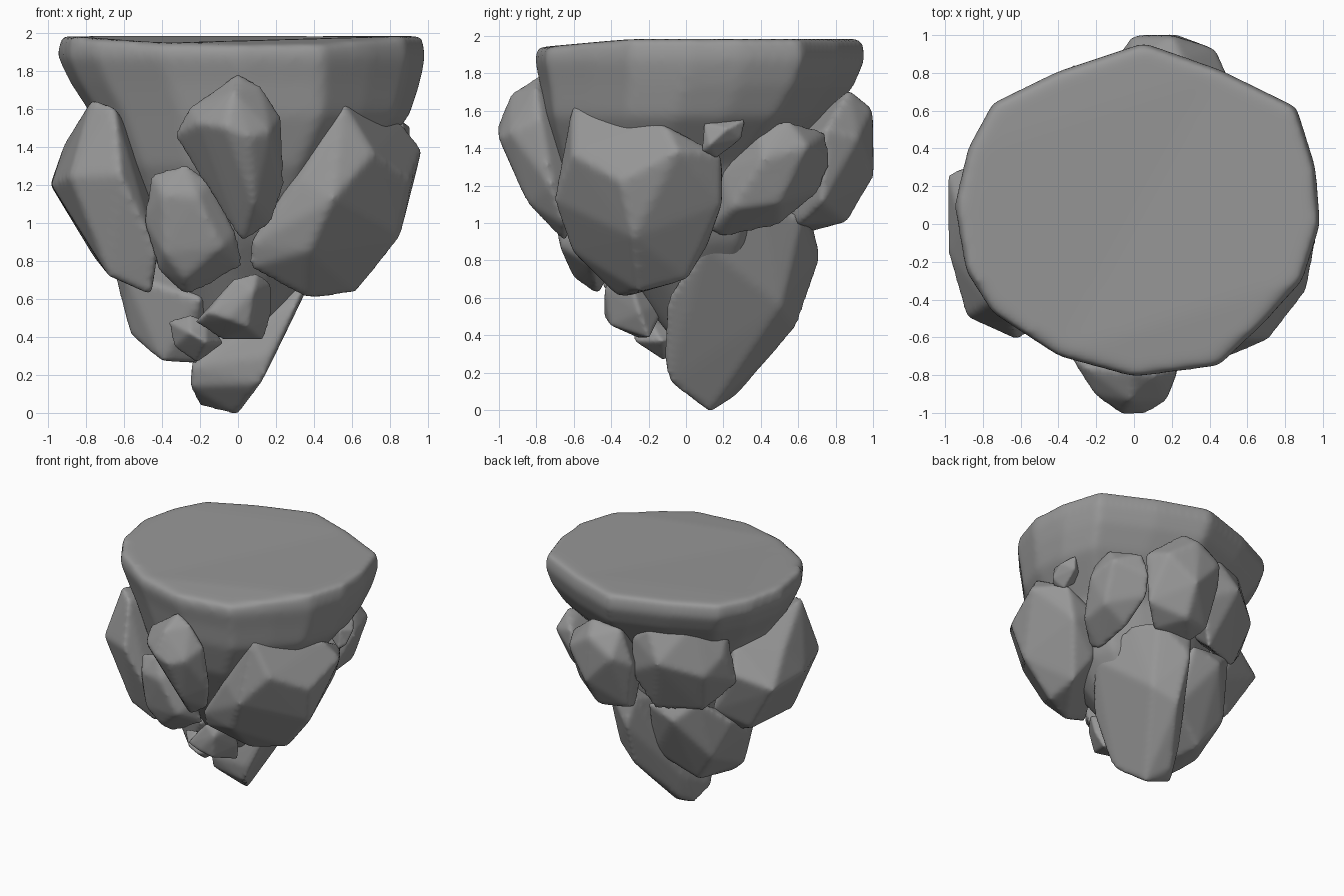
import bpy, bmesh
from mathutils import Vector

stone = bpy.data.materials.new("stone")
stone.diffuse_color = (0.31, 0.31, 0.31, 1)


def soften(name, bm, voxel, rounds):
    """Turn a faceted bmesh into an object with worn, rounded edges."""
    bmesh.ops.recalc_face_normals(bm, faces=bm.faces)
    me = bpy.data.meshes.new(name)
    bm.to_mesh(me)
    bm.free()
    me.materials.append(stone)
    ob = bpy.data.objects.new(name, me)
    bpy.context.collection.objects.link(ob)
    rm = ob.modifiers.new("remesh", 'REMESH')
    rm.mode = 'VOXEL'
    rm.voxel_size = voxel
    rm.use_smooth_shade = True
    sm = ob.modifiers.new("wear", 'SMOOTH')
    sm.factor = 0.5
    sm.iterations = rounds
    return ob


def rock(name, pts, voxel=0.02, rounds=8):
    """Boulder: hull of its corner points, slightly enlarged to offset the wear."""
    pts = [Vector(p) for p in pts]
    mid = sum(pts, Vector()) / len(pts)
    bm = bmesh.new()
    for p in pts:
        d = p - mid
        bm.verts.new(p + d.normalized() * voxel * 0.75)
    res = bmesh.ops.convex_hull(bm, input=bm.verts)
    junk = {v for v in res["geom_interior"] + res["geom_unused"]
            if isinstance(v, bmesh.types.BMVert)}
    bmesh.ops.delete(bm, geom=list(junk), context='VERTS')
    return soften(name, bm, voxel, rounds)


# Flat-topped cap with a thick rim, tapering down into the hidden core
outline = [(0.05, 0.96), (-0.4, 0.81), (-0.75, 0.64), (-0.88, 0.4), (-0.95, 0.1),
           (-0.89, -0.25), (-0.75, -0.47), (-0.4, -0.7), (0, -0.81), (0.45, -0.75),
           (0.69, -0.52), (0.89, -0.3), (0.985, 0), (0.96, 0.3), (0.86, 0.62), (0.45, 0.82)]
# height, scale, shift x, shift y
levels = [(1.985, 0.985, 0, 0), (1.88, 1.005, 0, 0), (1.74, 0.955, 0.02, -0.01),
          (1.57, 0.87, 0.05, -0.055), (1.3, 0.69, 0.01, -0.12), (0.9, 0.52, 0, -0.03),
          (0.4, 0.18, -0.04, 0.05)]
bm = bmesh.new()
rings = []
for z, s, dx, dy in levels:
    ring = []
    for x, y in outline:
        drop = 0.045 * max(0, -y - 0.3) / 0.5 if z > 1.9 else 0
        ring.append(bm.verts.new((x * s + dx, y * s + dy, z - drop)))
    rings.append(ring)
for a, b in zip(rings, rings[1:]):
    for i in range(len(a)):
        j = (i + 1) % len(a)
        bm.faces.new((a[i], a[j], b[j], b[i]))
bm.faces.new(rings[0])
bm.faces.new(rings[-1])
soften("cap_and_core", bm, 0.022, 18)

# Front boulders
rock("front_upper_rock", [
    (0, -0.78, 1.78), (0.12, -0.8, 1.71), (0.22, -0.78, 1.55), (0.235, -0.72, 1.2),
    (0.17, -0.65, 1.0), (0.02, -0.65, 0.9), (-0.1, -0.66, 1.15), (-0.33, -0.7, 1.46),
    (-0.25, -0.76, 1.6), (-0.02, -0.93, 1.68), (-0.06, -1, 1.5), (0.06, -0.99, 1.45),
    (0.08, -0.85, 1.12), (0.16, -0.93, 1.48), (-0.2, -0.9, 1.52), (0, -0.5, 1.4)])
rock("front_lower_rock", [
    (-0.45, -0.6, 1.25), (-0.28, -0.64, 1.3), (-0.15, -0.62, 1.22), (-0.02, -0.58, 0.95),
    (0.02, -0.5, 0.78), (-0.27, -0.47, 0.62), (-0.41, -0.5, 0.75), (-0.49, -0.55, 1.02),
    (-0.39, -0.69, 1.14), (-0.22, -0.71, 1.13), (-0.1, -0.67, 0.88), (-0.28, -0.6, 0.72),
    (-0.38, -0.64, 0.85), (-0.25, -0.3, 1.0)])
rock("front_small_rock", [
    (-0.02, -0.4, 0.7), (0.1, -0.38, 0.73), (0.17, -0.3, 0.68), (0.17, -0.25, 0.52),
    (0.13, -0.2, 0.39), (-0.08, -0.25, 0.39), (-0.22, -0.32, 0.48), (-0.15, -0.42, 0.53),
    (0.08, -0.43, 0.64), (0.05, -0.4, 0.46), (-0.05, -0.43, 0.5), (0, -0.1, 0.6)], 0.013)
rock("front_tiny_rock", [
    (-0.36, -0.17, 0.48), (-0.25, -0.2, 0.51), (-0.17, -0.2, 0.48), (-0.08, -0.13, 0.37),
    (-0.22, -0.12, 0.27), (-0.33, -0.15, 0.35), (-0.25, -0.28, 0.42), (-0.17, -0.27, 0.37),
    (-0.2, 0, 0.4)], 0.012, 5)

# Large side boulders
rock("left_rock", [
    (-0.77, -0.41, 1.64), (-0.65, -0.5, 1.6), (-0.9, 0, 1.42), (-0.98, 0.25, 1.2),
    (-0.97, -0.15, 1.2), (-0.88, -0.48, 1.24), (-0.62, -0.6, 1.25), (-0.68, -0.42, 0.73),
    (-0.46, -0.42, 0.63), (-0.43, -0.5, 0.85), (-0.75, 0.2, 0.82), (-0.5, 0.1, 0.7),
    (-0.7, 0.38, 1.3), (-0.62, 0.25, 1.5), (-0.5, 0.35, 0.95), (-0.4, 0, 1.2)])
rock("right_rock", [
    (0.55, -0.6, 1.63), (0.85, -0.12, 1.52), (0.96, -0.05, 1.38), (0.8, 0.18, 1.36),
    (0.9, -0.35, 1.22), (0.75, 0.18, 1.1), (0.5, -0.69, 1.12), (0.33, -0.62, 1.23),
    (0.84, -0.28, 0.93), (0.62, -0.25, 0.65), (0.37, -0.35, 0.61), (0.6, 0, 0.71),
    (0.07, -0.5, 0.77), (0.07, -0.55, 0.89), (0.38, -0.6, 0.86), (0.71, -0.6, 1.36),
    (0.5, 0.1, 0.88), (0.5, 0.18, 1.2), (0.3, 0, 1.2)])
rock("right_rear_rock", [
    (0.68, 0.38, 1.52), (0.7, 0.55, 1.53), (0.54, 0.74, 1.48), (0.5, 0.76, 1.3),
    (0.48, 0.7, 1.17), (0.5, 0.5, 1.0), (0.5, 0.2, 0.93), (0.52, 0.12, 0.96),
    (0.62, 0.2, 1.27), (0.74, 0.64, 1.4), (0.77, 0.42, 1.34), (0.69, 0.25, 1.08),
    (0.7, 0.5, 1.12), (0.35, 0.4, 1.25)])
rock("right_chip", [
    (0.86, 0.1, 1.53), (0.84, 0.31, 1.55), (0.83, 0.29, 1.45), (0.82, 0.16, 1.35),
    (0.86, 0.09, 1.39), (0.9, 0.22, 1.5), (0.9, 0.13, 1.42), (0.65, 0.2, 1.48)], 0.011, 3)

# Back boulders
rock("back_rock", [
    (0, 0.85, 1.67), (0.25, 0.87, 1.7), (0, 0.99, 1.48), (0.2, 0.99, 1.6),
    (0.22, 0.99, 1.25), (0.42, 0.92, 1.45), (0.5, 0.75, 1.5), (0.46, 0.73, 1.12),
    (0.2, 0.86, 1.02), (-0.03, 0.8, 1.03), (-0.1, 0.85, 1.4), (0.1, 0.4, 1.3),
    (0.3, 0.6, 1.0), (0.02, 0.65, 0.96)])
rock("back_left_rock", [
    (-0.66, 0.42, 1.68), (-0.18, 0.76, 1.7), (-0.5, 0.6, 1.76), (-0.68, 0.5, 1.5),
    (-0.33, 0.83, 1.46), (-0.03, 0.76, 1.3), (-0.72, 0.36, 1.24), (-0.52, 0.52, 1.02),
    (-0.18, 0.66, 1.0), (-0.3, 0.3, 1.3), (-0.6, 0.64, 1.36), (-0.05, 0.76, 1.6)])

# Lower boulders and the bottom tip
rock("lower_left_rock", [
    (-0.63, 0.1, 0.7), (-0.62, 0.28, 0.84), (-0.56, 0.05, 0.42), (-0.4, -0.05, 0.28),
    (-0.22, 0, 0.27), (-0.35, 0.33, 0.34), (-0.52, 0.4, 0.58), (-0.32, 0.62, 0.9),
    (-0.08, 0.6, 0.98), (-0.05, 0.45, 0.52), (-0.48, 0.52, 1.06), (-0.59, -0.04, 0.73),
    (-0.2, -0.2, 0.6), (0, 0.2, 0.8)])
rock("bottom_tip_rock", [
    (0, 0.13, 0), (-0.2, 0.18, 0.05), (-0.25, 0.03, 0.15), (-0.24, 0, 0.25),
    (0.12, -0.08, 0.16), (0.17, -0.11, 0.3), (0.32, -0.09, 0.6), (0.47, 0.1, 0.88),
    (0.38, 0.42, 1.06), (0.28, 0.62, 1.04), (0.05, 0.71, 0.8), (0.0, 0.66, 1.02),
    (0.06, 0.58, 0.45), (-0.13, 0.28, 0.1), (0.24, 0.5, 0.55), (0, 0.3, 0.9),
    (-0.18, 0.3, 0.3)])
